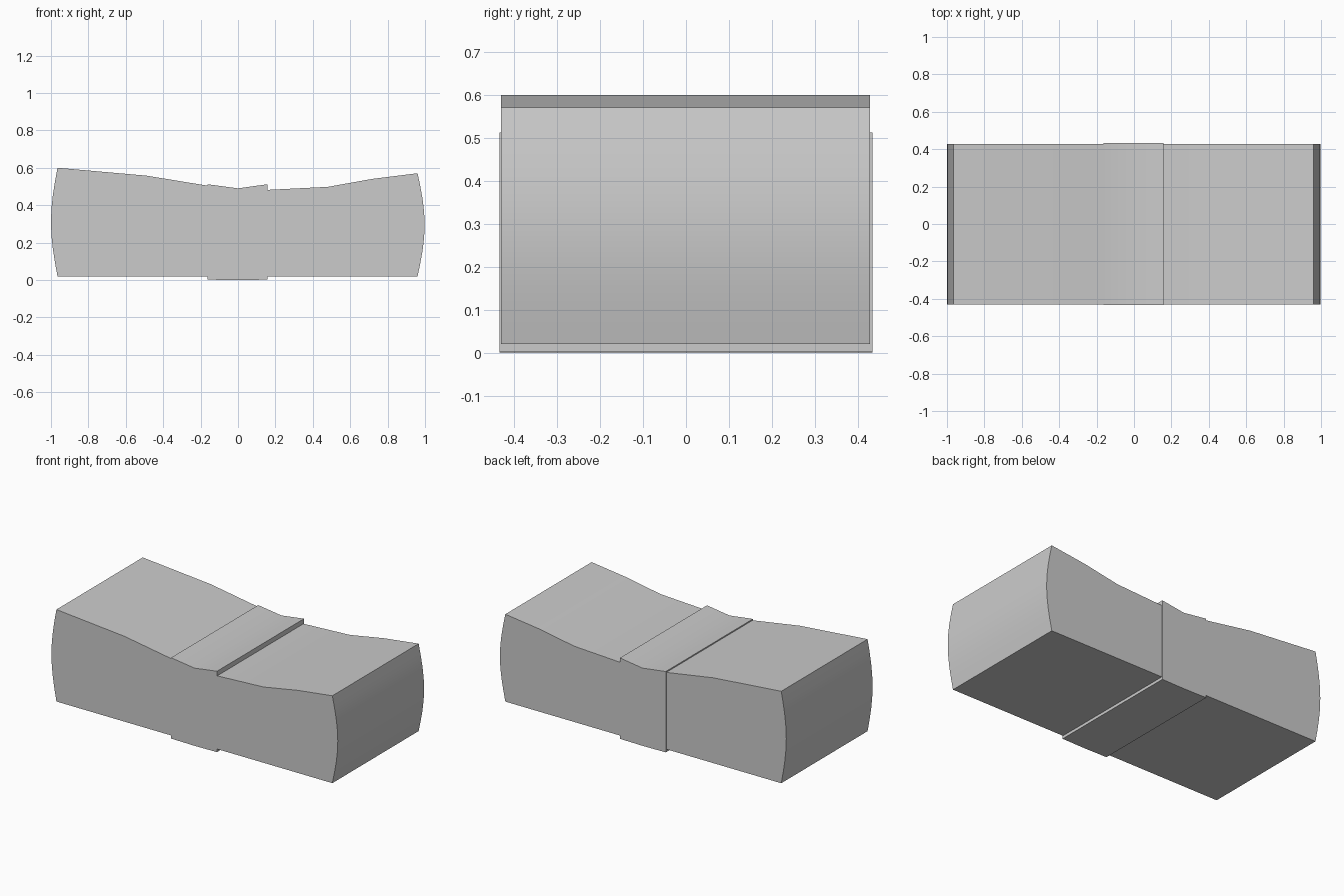
import bpy, bmesh, math

if "Cube" in bpy.data.objects:
    bpy.data.objects.remove(bpy.data.objects["Cube"])


def extrude_profile(name, points, y0, y1):
    """Extrude a closed (x, z) outline along y into a solid."""
    bm = bmesh.new()
    face = bm.faces.new([bm.verts.new((x, y0, z)) for x, z in points])
    ext = bmesh.ops.extrude_face_region(bm, geom=[face])
    for v in ext["geom"]:
        if isinstance(v, bmesh.types.BMVert):
            v.co.y = y1
    bmesh.ops.recalc_face_normals(bm, faces=bm.faces)
    mesh = bpy.data.meshes.new(name)
    bm.to_mesh(mesh)
    bm.free()
    obj = bpy.data.objects.new(name, mesh)
    bpy.context.collection.objects.link(obj)
    bpy.ops.object.select_all(action="DESELECT")
    obj.select_set(True)
    bpy.context.view_layer.objects.active = obj
    bpy.ops.object.shade_smooth_by_angle(angle=math.radians(30))
    return obj


def bulge(x, z0, z1, depth, n=8):
    """Bowed end from z0 to z1, without its two end points."""
    return [(x + depth * math.sin(math.pi * i / n), z0 + (z1 - z0) * i / n)
            for i in range(1, n)]


# Long body: flat base, bowed ends, saddle-shaped top
body = [(-0.965, 0.02), (0.96, 0.02)]
body += bulge(0.96, 0.02, 0.571, 0.038)
body += [(0.96, 0.571), (0.72, 0.541), (0.48, 0.498), (0.16, 0.482),
         (0.0, 0.484), (-0.16, 0.504), (-0.49, 0.558), (-0.965, 0.60)]
body += bulge(-0.965, 0.60, 0.02, -0.035)
extrude_profile("body", body, -0.431, 0.429)

# Band wrapped round the middle, slightly proud, with a dipped top
band = [(-0.163, 0.002), (0.0, 0.0), (0.157, 0.002),
        (0.157, 0.512), (0.0, 0.49), (-0.163, 0.512)]
extrude_profile("middle_band", band, -0.434, 0.434)
